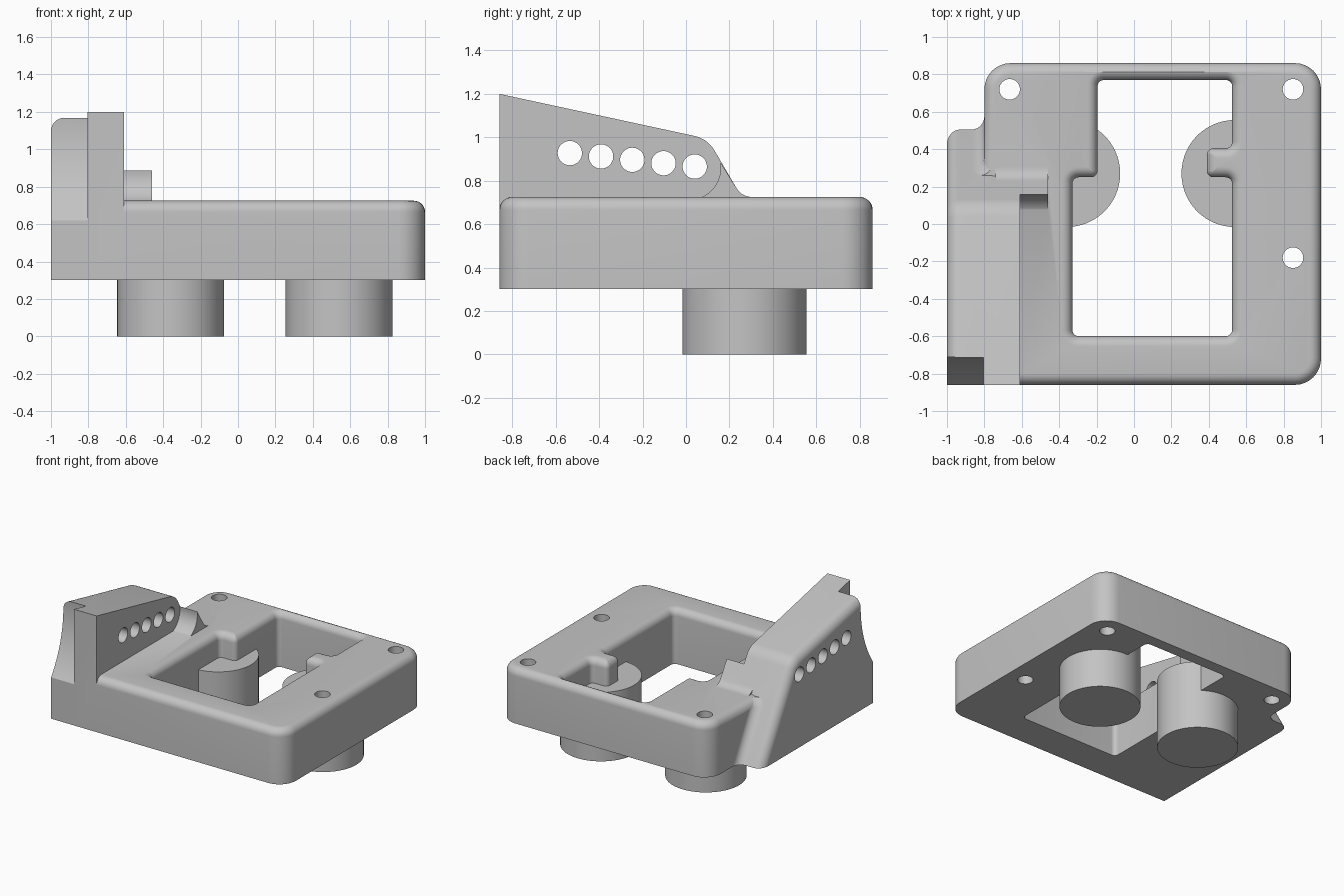
import bpy, bmesh, math
from mathutils import Vector

if "Cube" in bpy.data.objects:
    bpy.data.objects.remove(bpy.data.objects["Cube"])

grey = bpy.data.materials.new("light grey")
grey.diffuse_color = (0.55, 0.55, 0.55, 1)
grey.use_nodes = True
grey.node_tree.nodes["Principled BSDF"].inputs["Base Color"].default_value = grey.diffuse_color


def outline(pts, radii, inset=0.0, weights=None, n=8):
    """Counter-clockwise polygon, inset edge by edge, with rounded corners."""
    P = [Vector(p) for p in pts]
    N = len(P)
    weights = weights or [1] * N
    dirs = [(P[(i + 1) % N] - P[i]).normalized() for i in range(N)]
    base = [P[i] + Vector((-dirs[i].y, dirs[i].x)) * inset * weights[i] for i in range(N)]
    out = []
    for i in range(N):
        d0, d1 = dirs[i - 1], dirs[i]
        turn = d0.cross(d1)
        c = base[i - 1] + d0 * ((base[i] - base[i - 1]).cross(d1) / turn)
        if radii[i] == 0:
            out.append(c)
            continue
        side = 1 if turn > 0 else -1
        r = max(radii[i] - side * inset, 0.004)
        ang = math.atan2(turn, d0.dot(d1))
        start = c - d0 * r * math.tan(abs(ang) / 2)
        centre = start + Vector((-d0.y, d0.x)) * r * side
        a0 = math.atan2(start.y - centre.y, start.x - centre.x)
        for k in range(n + 1):
            a = a0 + ang * k / n
            out.append(centre + r * Vector((math.cos(a), math.sin(a))))
    return out


def loft(name, layers, axis="z"):
    """Closed solid through matching outlines, stacked along an axis."""
    bm = bmesh.new()
    rings = []
    for pts, h in layers:
        rings.append([bm.verts.new((p[0], p[1], h) if axis == "z" else (h, p[0], p[1]))
                      for p in pts])
    for lo, hi in zip(rings, rings[1:]):
        for i in range(len(lo)):
            j = (i + 1) % len(lo)
            bm.faces.new((lo[i], lo[j], hi[j], hi[i]))
    bm.faces.new(rings[0][::-1])
    bm.faces.new(rings[-1])
    bmesh.ops.recalc_face_normals(bm, faces=bm.faces)
    me = bpy.data.meshes.new(name)
    bm.to_mesh(me)
    bm.free()
    ob = bpy.data.objects.new(name, me)
    bpy.context.collection.objects.link(ob)
    me.materials.append(grey)
    return ob


def rod(name, a, b, r, h0, h1, axis="z", n=48):
    ring = [(a + r * math.cos(2 * math.pi * k / n), b + r * math.sin(2 * math.pi * k / n))
            for k in range(n)]
    return loft(name, [(ring, h0), (ring, h1)], axis)


def combine(target, tool, op):
    mod = target.modifiers.new(op, "BOOLEAN")
    mod.operation, mod.solver, mod.object = op, "EXACT", tool
    bpy.context.view_layer.objects.active = target
    bpy.ops.object.modifier_apply(modifier=mod.name)
    bpy.data.objects.remove(tool)


def smooth(ob):
    bpy.ops.object.select_all(action="DESELECT")
    ob.select_set(True)
    bpy.context.view_layer.objects.active = ob
    bpy.ops.object.shade_smooth_by_angle(angle=math.radians(30))


BOTTOM, TOP, SLOPE = 0.30, 0.725, 1.71


def quarter(r, n=8):
    """(inset, drop below the edge) pairs of a rounded edge."""
    return [(r - r * math.cos(math.pi / 2 * k / n), r - r * math.sin(math.pi / 2 * k / n))
            for k in range(n + 1)]


# Plate with rounded top edge
plate_pts = [(-0.8, -0.86), (1, -0.86), (1, 0.86), (-0.8, 0.86)]
plate_r = [0, 0.14, 0.14, 0.14]
body = loft("body", [(outline(plate_pts, plate_r), BOTTOM)] +
            [(outline(plate_pts, plate_r, d), TOP - drop) for d, drop in quarter(0.06)])

# Side arm: sloped profile, outer edge rounded
arm_pts = [(-0.86, BOTTOM), (0.505, BOTTOM), (0.0998, 0.993), (-0.86, 1.2)]
arm_r, arm_w = [0, 0, 0.14, 0], [0, 1, 1, 0]
arm = loft("arm", [(outline(arm_pts, arm_r, d, arm_w), -1 + drop)
                   for d, drop in reversed(quarter(0.07))] +
           [(outline(arm_pts, arm_r), -0.61)], "x")

# Scooped front of the arm
combine(arm, rod("scoop", -1.553, 1.1, 0.843, -1.1, -0.805, "x", 192), "DIFFERENCE")
combine(body, arm, "UNION")

# Small rib beside the arm, hollowed around the last hole, blended into the plate
arc = [math.radians(-74 + 84 * k / 12) for k in range(13)]
rib_pts = [(0.05, 0.69)] + [(0.01 + 0.15 * math.cos(a), 0.86 + 0.15 * math.sin(a)) for a in arc]
foot = Vector((0.16 + (0.89 - TOP) / SLOPE, TOP))
p0, p2 = foot + Vector((-0.0253, 0.0432)), foot + Vector((0.05, 0))
for k in range(9):
    t = k / 8
    rib_pts.append(p0 * (1 - t) ** 2 + foot * 2 * t * (1 - t) + p2 * t * t)
rib_pts.append((p2.x, 0.69))
combine(body, loft("rib", [(rib_pts, -0.74), (rib_pts, -0.46)], "x"), "UNION")

# Hollow blend between the arm's slope and the plate's side
blend = [(-0.78, 0.485), (-0.87, 0.485)]
blend += [(-0.87 + 0.07 * math.sin(a), 0.575 - 0.07 * math.cos(a))
          for a in (math.pi / 2 * k / 8 for k in range(9))]
blend.append((-0.78, 0.575))
layers = []
for z, dx in ((BOTTOM, 0), (0.665, 0), (0.70, 0.018), (0.72, 0.045)):
    layers.append(([(x + dx, y - (z - BOTTOM) / SLOPE) for x, y in blend], z))
combine(body, loft("blend", layers), "UNION")

# Stepped opening with a tab, flared at the top
open_pts = [(-0.33, -0.6), (0.525, -0.6), (0.525, 0.25), (0.39, 0.25), (0.39, 0.405),
            (0.525, 0.405), (0.525, 0.77), (-0.195, 0.77), (-0.195, 0.25), (-0.33, 0.25)]
open_r = [0.035] * 10
flare = [(outline(open_pts, open_r), 0.2)]
flare += [(outline(open_pts, open_r, -d), TOP - drop) for d, drop in quarter(0.055)]
flare.append((flare[-1][0], 0.8))
combine(body, loft("opening", flare), "DIFFERENCE")

# Screw holes in the plate and the row of holes through the arm
for x, y in ((-0.665, 0.72), (0.85, 0.72), (0.85, -0.18)):
    combine(body, rod("screw_hole", x, y, 0.055, 0.2, 0.9), "DIFFERENCE")
for k in range(5):
    combine(body, rod("arm_hole", -0.535 + 0.1438 * k, 0.927 - 0.0155 * k, 0.056,
                      -1.1, -0.5, "x"), "DIFFERENCE")
smooth(body)

# Round feet reaching up into the opening
for name, x in (("left_foot", -0.36), ("right_foot", 0.54)):
    smooth(rod(name, x, 0.27, 0.286, 0, 0.535, n=96))
